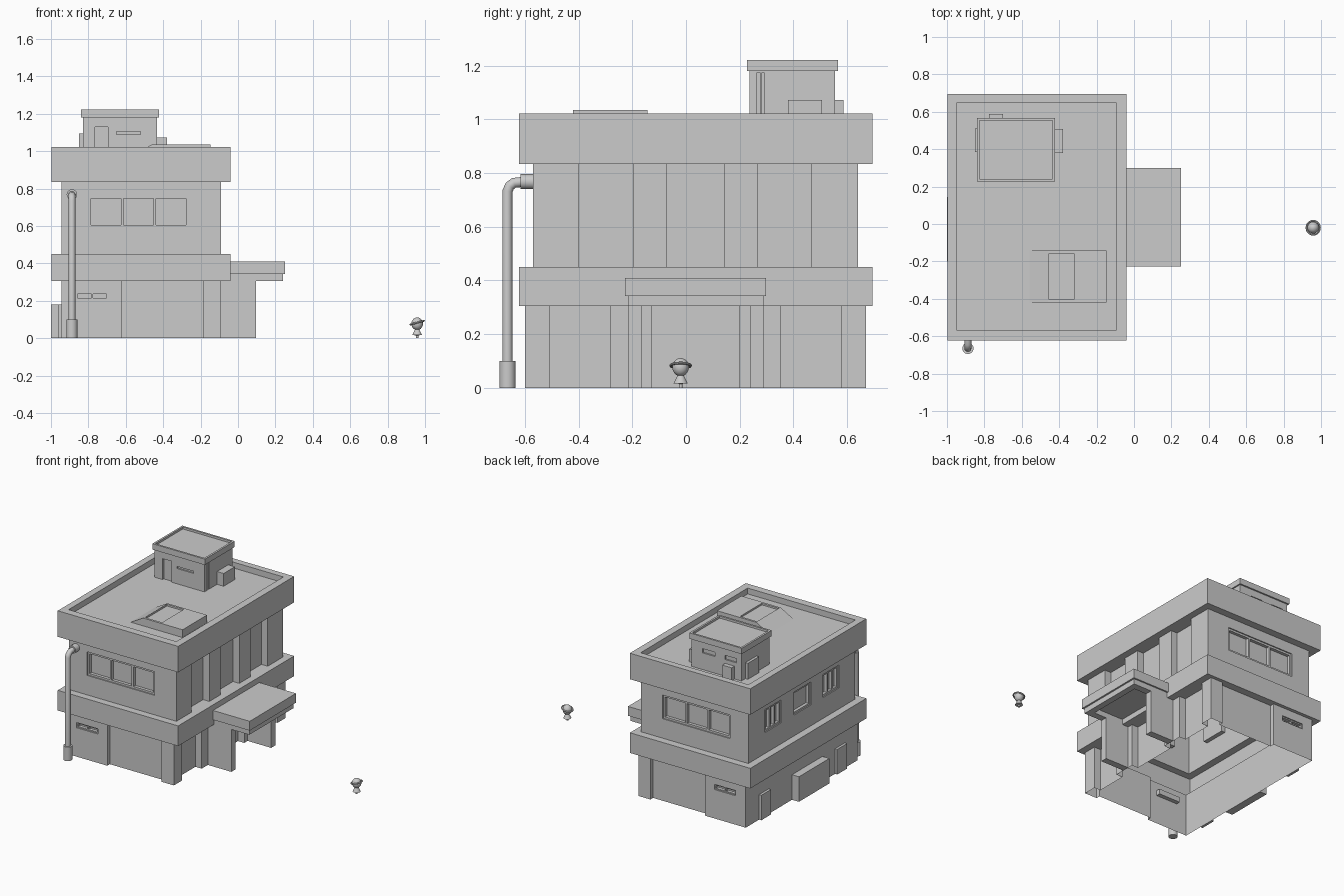
import bpy, bmesh, math
from mathutils import Matrix, Vector

if "Cube" in bpy.data.objects:
    bpy.data.objects.remove(bpy.data.objects["Cube"])


def finish(name, bm, smooth=False):
    me = bpy.data.meshes.new(name)
    bm.to_mesh(me)
    bm.free()
    ob = bpy.data.objects.new(name, me)
    bpy.context.collection.objects.link(ob)
    if smooth:
        bpy.ops.object.select_all(action='DESELECT')
        ob.select_set(True)
        bpy.context.view_layer.objects.active = ob
        bpy.ops.object.shade_smooth_by_angle(angle=math.radians(40))
    return ob


def add_box(bm, x0, x1, y0, y1, z0, z1):
    m = Matrix.Translation(((x0 + x1) / 2, (y0 + y1) / 2, (z0 + z1) / 2)) @ \
        Matrix.Diagonal((abs(x1 - x0), abs(y1 - y0), abs(z1 - z0), 1))
    bmesh.ops.create_cube(bm, size=1, matrix=m)


def boxes(name, items):
    bm = bmesh.new()
    for b in items:
        add_box(bm, *b)
    return finish(name, bm)


def rect(x0, x1, y0, y1):
    return [(x0, y0), (x1, y0), (x1, y1), (x0, y1)]


def stacked(name, levels):
    """Closed shell through a list of (plan, z): walls between equal plans, flat steps between others."""
    bm = bmesh.new()
    prev = None

    def fill(edges):
        bmesh.ops.triangle_fill(bm, use_beauty=True, edges=edges, normal=(0, 0, 1))

    def ring_edges(vs):
        out = []
        for a, b in zip(vs, vs[1:] + vs[:1]):
            out.append(bm.edges.get((a, b)) or bm.edges.new((a, b)))
        return out

    for plan, z in levels:
        vs = [bm.verts.new((x, y, z)) for x, y in plan]
        if prev is None:
            fill(ring_edges(vs))
        elif prev[0] is plan:
            n = len(vs)
            for i in range(n):
                j = (i + 1) % n
                bm.faces.new((prev[1][i], prev[1][j], vs[j], vs[i]))
        else:
            fill(ring_edges(prev[1]) + ring_edges(vs))
        prev = (plan, vs)
    fill(ring_edges(prev[1]))
    bmesh.ops.recalc_face_normals(bm, faces=bm.faces)
    return finish(name, bm)


def carve(ob, cutter, open_bottom=False):
    """Apply a boolean cut and optionally remove the floor face."""
    mod = ob.modifiers.new("cut", 'BOOLEAN')
    mod.object, mod.operation, mod.solver = cutter, 'DIFFERENCE', 'EXACT'
    dg = bpy.context.evaluated_depsgraph_get()
    me = bpy.data.meshes.new_from_object(ob.evaluated_get(dg))
    ob.modifiers.clear()
    ob.data = me
    bpy.data.objects.remove(cutter)
    if open_bottom:
        bm = bmesh.new()
        bm.from_mesh(me)
        low = [f for f in bm.faces if all(v.co.z < 1e-3 for v in f.verts)]
        bmesh.ops.delete(bm, geom=low, context='FACES')
        bm.to_mesh(me)
        bm.free()


# Plans of each storey: right-side bays are recessed, front and back panels set back
X0, X1, XR = -.945, -.09, -.14


def bays(spans):
    pts = []
    for a, b in spans:
        pts += [(X1, a), (XR, a), (XR, b), (X1, b)]
    return pts


ground = ([(X0, -.60), (-.62, -.60), (-.62, -.571), (-.187, -.571), (-.187, -.60), (X1, -.60)]
          + bays([(-.507, -.284), (-.127, .2), (.353, .578)])
          + [(X1, .671), (-.187, .671), (-.187, .641), (-.62, .641), (-.62, .671), (X0, .671)])
upper = ([(X0, -.571), (X1, -.571)] + bays([(-.40, -.197), (-.073, .143), (.269, .466)])
         + [(X1, .641), (X0, .641)])
band = rect(-.998, -.04, -.623, .695)
inner = rect(-.95, -.093, -.568, .648)
building = stacked("building_shell", [
    (ground, 0), (ground, .305), (band, .305), (band, .45), (upper, .45),
    (upper, .835), (band, .835), (band, 1.022), (inner, 1.022), (inner, .98)])

# Window openings and their frame bars
cuts, bars = [], []


def window(axis, wall, sign, a, b, z0, z1, panes, t=.014):
    def put(dst, u0, u1, d0, d1, w0, w1):
        p, q = wall + sign * d0, wall + sign * d1
        dst.append((u0, u1, p, q, w0, w1) if axis == 'y' else (p, q, u0, u1, w0, w1))
    put(cuts, a, b, .05, -.03, z0, z1)
    for i in range(panes + 1):
        u = a + (b - a - t) * i / panes
        put(bars, u, u + t, -.008, -.03, z0, z1)
    for z in (z0, z1 - t):
        put(bars, a, b, -.008, -.03, z, z + t)


for wall, s in ((-.571, -1), (.641, 1)):
    window('y', wall, s, -.80, -.263, .59, .76, 3)
for a, b, n in ((.27, .45, 3), (-.07, .125, 1), (-.387, -.206, 3)):
    window('x', X0, -1, a, b, .60, .765, n)
# Vent slots low on the front and back walls
for wall, s in ((-.60, -1), (.671, 1)):
    window('y', wall, s, -.865, -.695, .208, .245, 2, .008)
carve(building, boxes("cutter", cuts), True)
boxes("window_frames", bars)

# Left side doors and utility box
boxes("left_doors", [(-.963, X0, .41, .52, 0, .18), (-.963, X0, -.455, -.343, 0, .18)])
boxes("left_utility_box", [(-1, X0, -.2, .145, 0, .18)])

# Entrance porch
boxes("porch_walls", [(X1, .097, -.214, -.166, 0, .305), (X1, .097, .238, .288, 0, .305)])
boxes("porch_canopy", [(-.04, .252, -.227, .299, .343, .41)])
boxes("canopy_rim", [(-.04, .24, -.214, -.166, .305, .343), (-.04, .24, .238, .288, .305, .343),
                     (.195, .24, -.166, .238, .305, .343)])

# Rooftop hut
hut_body, hut_cap = rect(-.83, -.433, .237, .556), rect(-.84, -.423, .227, .567)
hut_in = rect(-.826, -.437, .241, .553)
hut = stacked("roof_hut", [(hut_body, .98), (hut_body, 1.18), (hut_cap, 1.18), (hut_cap, 1.222),
                           (hut_in, 1.222), (hut_in, 1.207)])
carve(hut, boxes("cutter", [
    (-.765, -.695, .2, .25, .96, 1.13), (-.65, -.52, .2, .247, 1.09, 1.105),
    (-.45, -.40, .265, .275, .96, 1.175), (-.45, -.40, .283, .291, .96, 1.175),
    (-.79, -.70, .545, .6, 1.10, 1.13), (-.62, -.52, .545, .6, 1.10, 1.13)]))
boxes("hut_side_units", [(-.433, -.38, .38, .507, .98, 1.072), (-.85, -.83, .385, .51, .98, 1.095),
                         (-.775, -.70, .556, .587, .98, 1.072)])

# Skylight with one sloped end
bm = bmesh.new()
prof = [(-.56, .98), (-.146, .98), (-.146, 1.036), (-.46, 1.036)]
f = bm.faces.new([bm.verts.new((x, -.421, z)) for x, z in prof])
ext = bmesh.ops.extrude_face_region(bm, geom=[f])
bmesh.ops.translate(bm, vec=(0, .278, 0), verts=[v for v in ext['geom'] if isinstance(v, bmesh.types.BMVert)])
bmesh.ops.recalc_face_normals(bm, faces=bm.faces)
skylight = finish("skylight", bm)
carve(skylight, boxes("cutter", [(-.455, -.32, -.405, -.158, 1.024, 1.1)]))


# Round parts: lathe a (radius, z) profile
def lathe(name, profile, loc, n=24, rot=None):
    bm = bmesh.new()
    vs = [bm.verts.new((r, 0, z)) for r, z in profile]
    es = [bm.edges.new(p) for p in zip(vs, vs[1:])]
    bmesh.ops.spin(bm, geom=vs + es, cent=(0, 0, 0), axis=(0, 0, 1), angle=math.tau, steps=n)
    bmesh.ops.remove_doubles(bm, verts=bm.verts, dist=1e-5)
    bmesh.ops.recalc_face_normals(bm, faces=bm.faces)
    bm.transform(Matrix.Translation(loc) @ (rot or Matrix.Identity(4)))
    return finish(name, bm, True)


# Drain pipe: swept curve with an elbow, base sleeve and wall collar
PX, PY = -.888, -.665
cu = bpy.data.curves.new("drain_pipe", 'CURVE')
cu.dimensions, cu.bevel_depth, cu.bevel_resolution, cu.use_fill_caps = '3D', .019, 4, True
path = [(PX, PY, .02), (PX, PY, .733), (PX, PY + .008, .752), (PX, PY + .024, .764), (PX, -.60, .768)]
sp = cu.splines.new('POLY')
sp.points.add(len(path) - 1)
for p, co in zip(sp.points, path):
    p.co = (*co, 1)
bpy.context.collection.objects.link(bpy.data.objects.new("drain_pipe", cu))
lathe("pipe_base", [(0, 0), (.03, 0), (.03, .1), (0, .1)], (PX, PY, 0))
lathe("pipe_collar", [(0, 0), (.028, 0), (.028, .046), (0, .046)], (PX, -.616, .768),
      rot=Matrix.Rotation(-math.pi / 2, 4, 'X'))

# Small ground lamp
LAMP = Vector((.958, -.02, 0))
globe = [(.031 * math.sin(math.pi * i / 10), -.034 * math.cos(math.pi * i / 10)) for i in range(11)]
lathe("lamp_globe", globe, LAMP + Vector((0, 0, .077)))
ring = [(.037 + .005 * math.cos(math.tau * i / 8), .005 * math.sin(math.tau * i / 8)) for i in range(9)]
lathe("lamp_ring", ring, LAMP + Vector((0, 0, .083)), rot=Matrix.Rotation(math.radians(-15), 4, 'Y'))
lathe("lamp_foot", [(0, .05), (.010, .05), (.026, .017), (.007, .015), (.007, 0), (0, 0)], LAMP)
